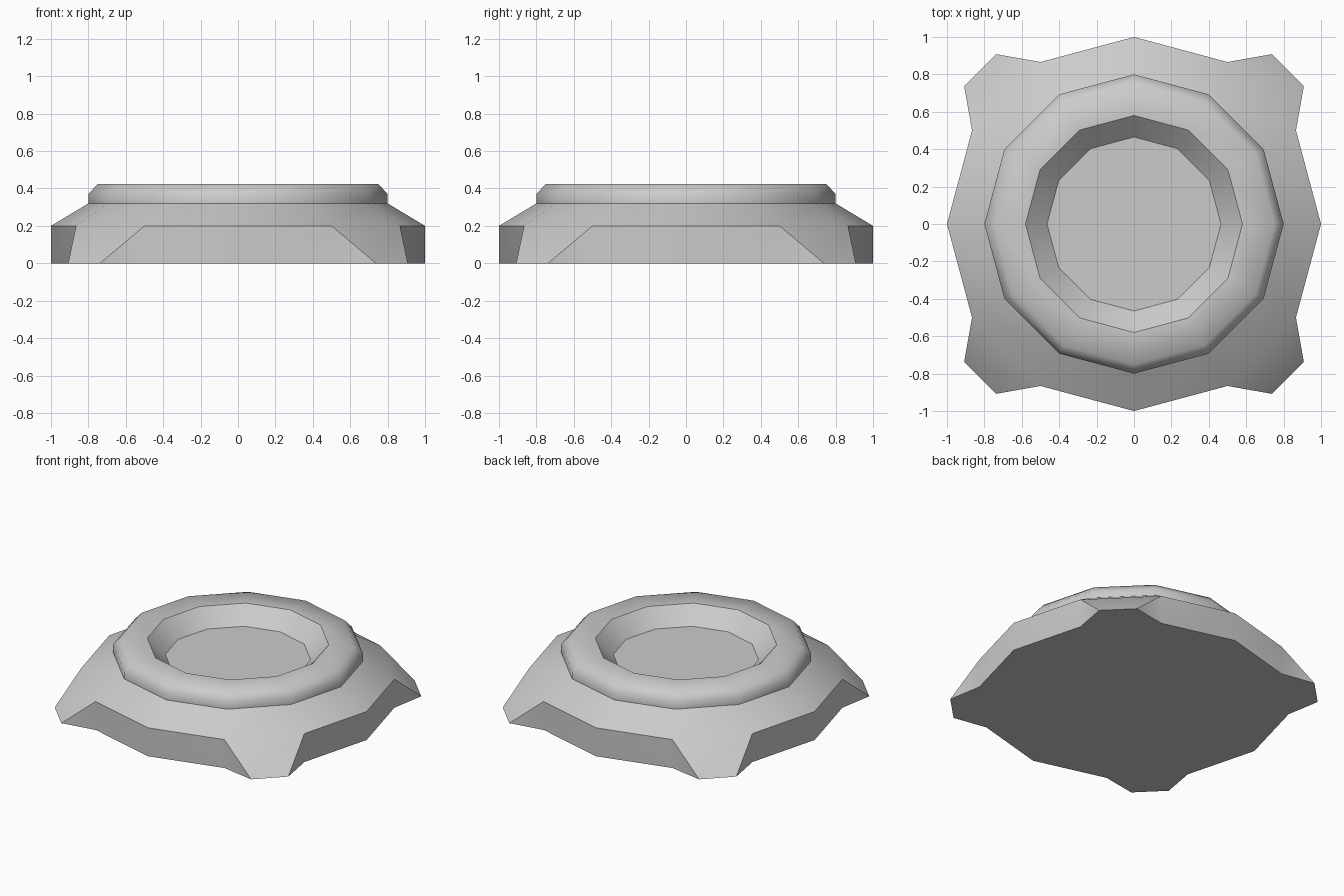
import bpy, bmesh
from math import sin, cos, radians

if "Cube" in bpy.data.objects:
    bpy.data.objects.remove(bpy.data.objects["Cube"])

SIDES = 12


def ring(bm, r, z):
    return [bm.verts.new((r * cos(radians(30 * i)), r * sin(radians(30 * i)), z))
            for i in range(SIDES)]


def bridge(bm, low, high):
    for i in range(SIDES):
        j = (i + 1) % SIDES
        bm.faces.new((low[i], low[j], high[j], high[i]))


def finish(bm, name, angle):
    mesh = bpy.data.meshes.new(name)
    bm.to_mesh(mesh)
    bm.free()
    obj = bpy.data.objects.new(name, mesh)
    bpy.context.collection.objects.link(obj)
    bpy.ops.object.select_all(action='DESELECT')
    obj.select_set(True)
    bpy.context.view_layer.objects.active = obj
    bpy.ops.object.shade_smooth_by_angle(angle=radians(angle))
    return obj


# Twelve-sided base with a sloping foot on each diagonal
bm = bmesh.new()
bottom, shoulder, neck = ring(bm, 1, 0), ring(bm, 1, 0.2), ring(bm, 0.8, 0.32)
bridge(bm, shoulder, neck)
outline = []
for i in range(SIDES):
    j = (i + 1) % SIDES
    outline.append(bottom[i])
    if i % 3 == 1:
        a, d = radians(30 * (i - 1)), (0.908, 0.738)
        toes = [bm.verts.new((x * cos(a) - y * sin(a), x * sin(a) + y * cos(a), 0))
                for x, y in (d, d[::-1])]
        outline += toes
        bm.faces.new((toes[0], toes[1], shoulder[j], shoulder[i]))
        bm.faces.new((bottom[i], toes[0], shoulder[i]))
        bm.faces.new((toes[1], bottom[j], shoulder[j]))
    else:
        bm.faces.new((bottom[i], bottom[j], shoulder[j], shoulder[i]))
bm.faces.new(outline[::-1])
finish(bm, "footed_base", 35)

# Bevelled rim with a recessed dish
bm = bmesh.new()
profile = [(0.8, 0.32), (0.8, 0.37), (0.75, 0.425), (0.58, 0.425), (0.465, 0.315)]
rings = [ring(bm, r, z) for r, z in profile]
for low, high in zip(rings, rings[1:]):
    bridge(bm, low, high)
bm.faces.new(rings[-1])
# Keep the dish edges crisp while the outer bevel stays smooth
obj = finish(bm, "rim_and_dish", 60)
for e in obj.data.edges:
    r = [obj.data.vertices[v].co.to_2d().length for v in e.vertices]
    if abs(r[0] - r[1]) < 1e-4 and r[0] < 0.6:
        e.use_edge_sharp = True
